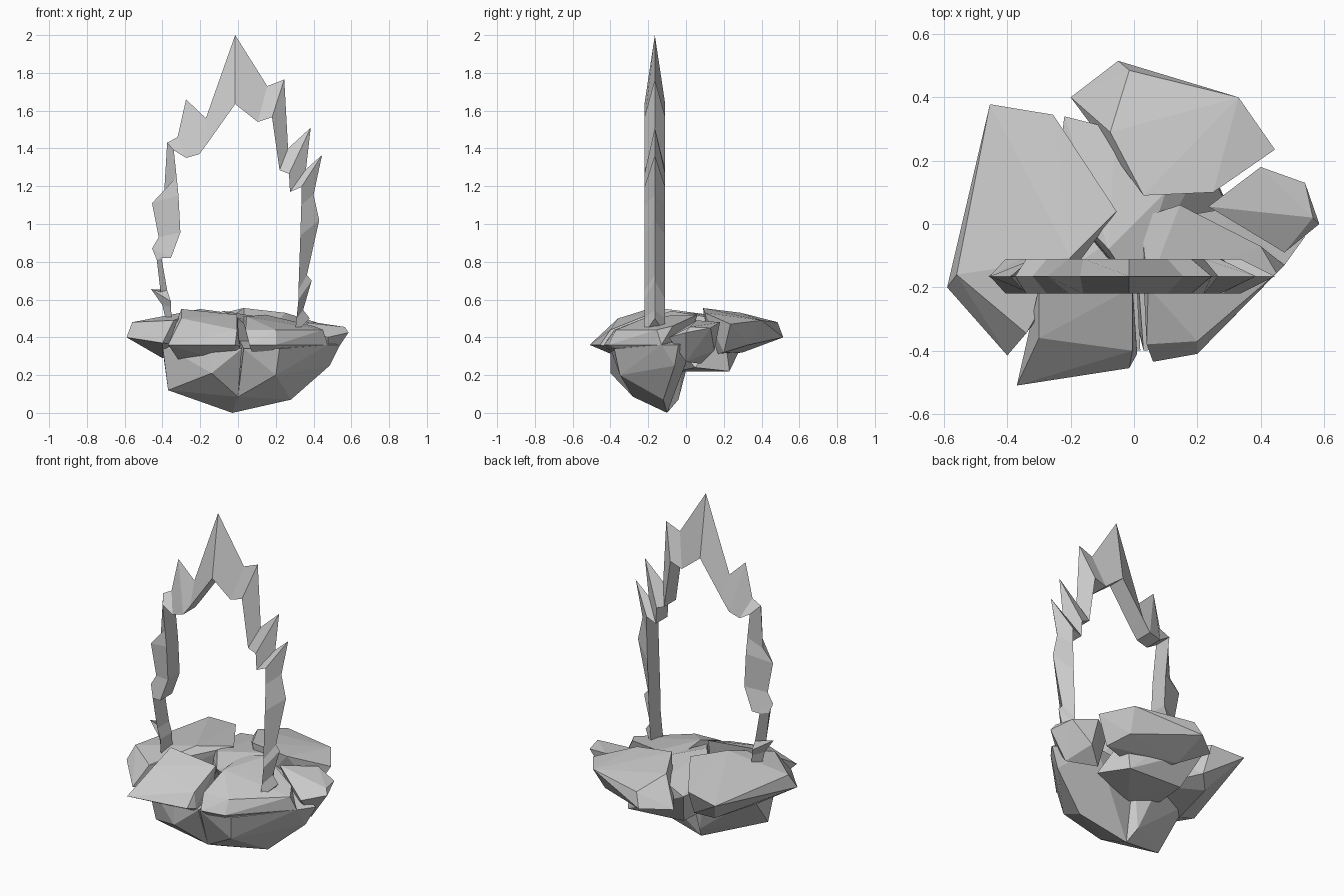
import bpy, bmesh

def finish(name, bm):
    bmesh.ops.recalc_face_normals(bm, faces=bm.faces)
    me = bpy.data.meshes.new(name)
    bm.to_mesh(me)
    bm.free()
    ob = bpy.data.objects.new(name, me)
    bpy.context.collection.objects.link(ob)
    return ob

def rock(name, top, low):
    """Faceted stone chunk: hull around its top rim and its lower corners."""
    bm = bmesh.new()
    for p in top + low:
        bm.verts.new(p)
    res = bmesh.ops.convex_hull(bm, input=bm.verts)
    junk = {g for g in res["geom_interior"] + res["geom_unused"]
            if isinstance(g, bmesh.types.BMVert)}
    bmesh.ops.delete(bm, geom=list(junk), context='VERTS')
    return finish(name, bm)

# Jagged arch: triangular section, sharp outer ridge and flat inner face
# each station is (outer x, outer z, inner x, inner z)
stations = [
    (-.38, .48, -.35, .48), (-.40, .57, -.355, .56), (-.46, .655, -.355, .59),
    (-.41, .64, -.375, .65), (-.43, .81, -.405, .82), (-.455, .87, -.355, .82),
    (-.42, .93, -.305, .955), (-.455, 1.11, -.315, 1.15), (-.39, 1.18, -.325, 1.25),
    (-.375, 1.43, -.34, 1.39), (-.32, 1.46, -.275, 1.35), (-.275, 1.66, -.205, 1.37),
    (-.17, 1.56, -.16, 1.43), (-.015, 2.0, -.015, 1.635), (.155, 1.73, .105, 1.54),
    (.245, 1.765, .18, 1.565), (.265, 1.40, .22, 1.285), (.385, 1.51, .27, 1.265),
    (.36, 1.29, .275, 1.17), (.445, 1.365, .335, 1.195), (.40, 1.155, .335, 1.1),
    (.43, 1.02, .33, .94), (.365, .73, .32, .65), (.39, .70, .32, .60),
    (.345, .545, .31, .50), (.38, .50, .30, .42)]
RIDGE_Y, HALF = -.165, .055
bm = bmesh.new()
rings = [[bm.verts.new((ox, RIDGE_Y, oz)),
          bm.verts.new((ix, RIDGE_Y - HALF, iz)),
          bm.verts.new((ix, RIDGE_Y + HALF, iz))] for ox, oz, ix, iz in stations]
for a, b in zip(rings, rings[1:]):
    for i in range(3):
        j = (i + 1) % 3
        bm.faces.new((a[i], a[j], b[j], b[i]))
bm.faces.new(rings[0])
bm.faces.new(rings[-1])
finish("jagged_arch", bm)

# Rock plates of the base
rock("left_slab",
     [(-.455, .378, .47), (-.255, .345, .49), (-.055, .04, .53), (-.2, -.105, .55),
      (-.56, -.16, .48), (-.34, -.345, .49)],
     [(-.59, -.2, .40), (-.4, -.415, .37), (-.33, .2, .30), (-.25, .28, .34),
      (-.4, -.1, .29), (-.12, 0, .34)])
rock("back_slab",
     [(-.015, .485, .48), (.33, .4, .49), (.445, .235, .47), (.25, .1, .53),
      (.03, .09, .555), (-.075, .29, .53)],
     [(-.05, .515, .40), (-.2, .4, .39), (.3, .33, .36), (.36, .2, .32),
      (.05, .12, .30), (-.05, .3, .32)])
rock("right_slab",
     [(.235, .055, .49), (.4, .18, .48), (.54, .13, .45), (.565, .02, .455)],
     [(.585, 0, .425), (.475, -.09, .40), (.48, 0, .27), (.32, .08, .26),
      (.42, .15, .33)])
rock("front_left_slab",
     [(-.3, -.36, .50), (-.2, -.40, .44), (-.005, -.40, .44), (-.005, -.2, .52),
      (-.3, -.2, .55)],
     [(-.37, -.51, .36), (-.19, -.455, .37), (-.015, -.455, .36), (.01, -.41, .35),
      (-.3, -.25, .26), (0, -.25, .25)])
rock("front_right_slab",
     [(.04, -.38, .44), (.2, -.37, .44), (.45, -.155, .44), (.02, .02, .51),
      (.145, .06, .52), (.045, -.2, .51), (.4, -.07, .46)],
     [(.06, -.435, .36), (.2, -.41, .36), (.475, -.13, .36), (.1, -.3, .24),
      (.35, -.1, .22), (.1, 0, .3)])

# Lower bowl stones
rock("left_bowl_stone",
     [(-.4, -.28, .36), (-.14, -.40, .36), (.02, -.40, .34), (-.4, -.05, .34),
      (0, 0, .4), (-.15, .03, .34)],
     [(-.37, -.24, .12), (-.14, -.40, .21), (0, -.28, .085), (-.03, -.1, 0),
      (-.06, -.04, .07)])
rock("right_bowl_stone",
     [(.03, -.40, .34), (.22, -.38, .34), (.475, -.13, .36), (.54, -.04, .36),
      (.3, .05, .4), (0, 0, .4)],
     [(.2, -.35, .2), (0, -.28, .085), (-.03, -.1, 0), (.28, -.12, .07),
      (.485, -.06, .25)])
rock("core_stone",
     [(-.22, .34, .45), (-.06, .3, .49), (.1, .1, .51), (.22, .2, .45),
      (-.08, -.08, .54), (-.25, .1, .45), (.0, -.2, .5)],
     [(-.14, .22, .24), (.22, .23, .22), (.3, .05, .24), (-.18, 0, .26),
      (0, -.05, .22)])
